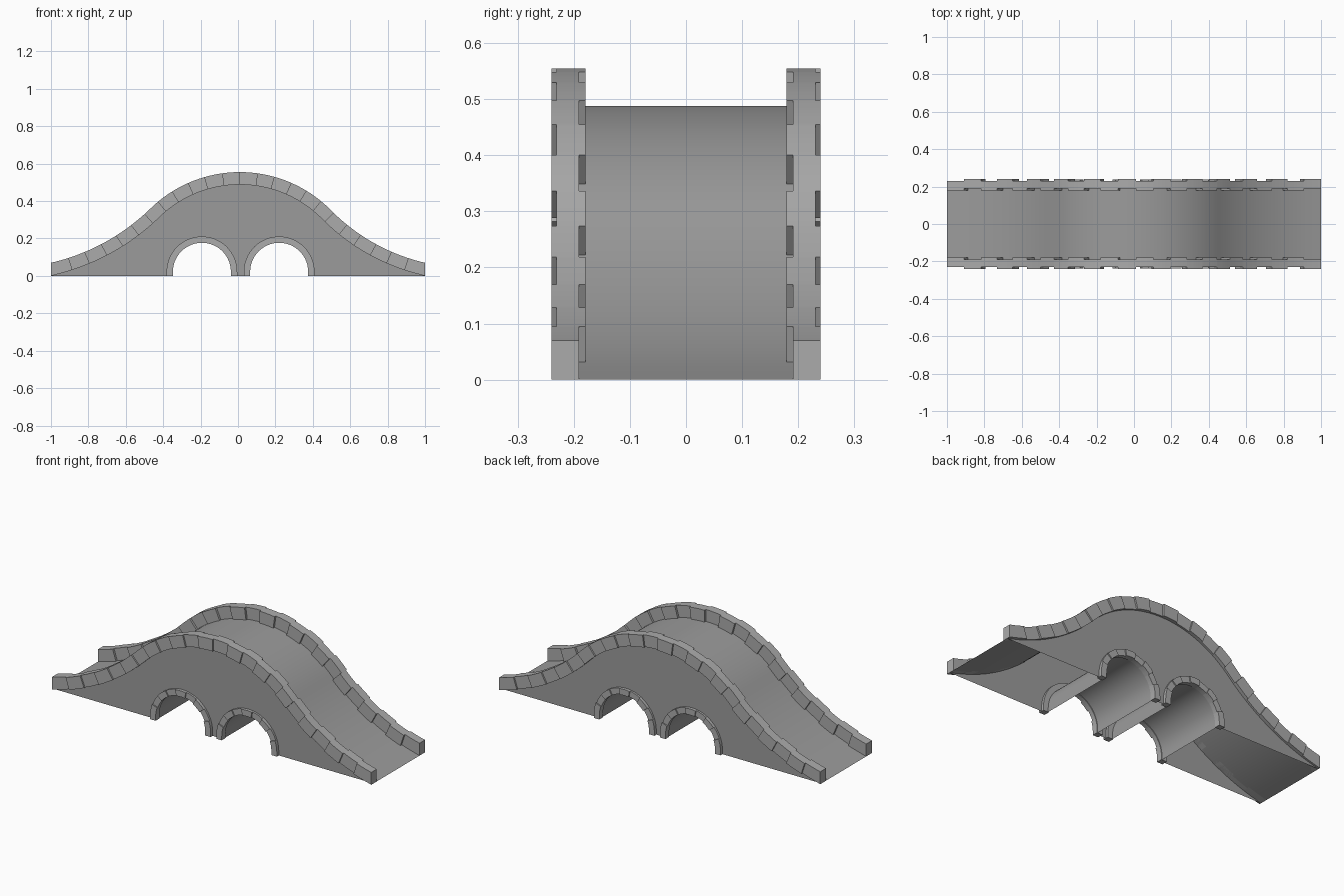
import bpy, bmesh
from math import sin, cos, pi, radians, atan2

if "Cube" in bpy.data.objects:
    bpy.data.objects.remove(bpy.data.objects["Cube"])

CX, CZ, R = 0.01, -0.129, 0.684     # crown circle of the parapet top
T = 0.067                           # parapet height
END = radians(13)                   # slope at the bridge ends
WALL = 0.22                         # half width of the body
RISE, RAD = 0.022, 0.155            # arch springing height and radius
ARCHES = (-0.193, 0.22)


def grey(name, v):
    m = bpy.data.materials.new(name)
    m.diffuse_color = (v, v, v, 1)
    m.use_nodes = True
    m.node_tree.nodes["Principled BSDF"].inputs["Base Color"].default_value = m.diffuse_color
    return m


STONE, BODY = grey("light_stone", 0.41), grey("dark_stone", 0.33)


def half_path(side, n):
    """Parapet (bottom, top) pairs from the crown to one end: convex then concave arc."""
    dx, dz = 1 - side * CX, 0.07 - CZ
    r = (dx * dx + dz * dz - R * R) / (2 * (R - dx * sin(END) - dz * cos(END)))
    px, pz = dx + r * sin(END), dz + r * cos(END)
    a = atan2(px, pz)
    l1, l2 = R * a, r * (a - END)
    out = []
    for i in range(n + 1):
        s = (l1 + l2) * i / n
        if s <= l1:
            t = s / R
            x, z = R * sin(t), R * cos(t)
        else:
            t = a - (s - l1) / r
            x, z = px - r * sin(t), pz - r * cos(t)
        low = (CX + side * (x - T * sin(t)), CZ + z - T * cos(t))
        out.append((low, (CX + side * x, CZ + z)))
    out[-1] = ((side, 0.0), (side, 0.07))     # vertical end cap
    return out


def arch_path(cx, r, n):
    """Half circle from the left springing point to the right one."""
    return [(cx - r * cos(pi * i / n), RISE + r * sin(pi * i / n)) for i in range(n + 1)]


def make(name, bm, mat):
    bmesh.ops.recalc_face_normals(bm, faces=bm.faces)
    me = bpy.data.meshes.new(name)
    bm.to_mesh(me)
    bm.free()
    me.materials.append(mat)
    ob = bpy.data.objects.new(name, me)
    bpy.context.collection.objects.link(ob)
    bpy.ops.object.select_all(action='DESELECT')
    ob.select_set(True)
    bpy.context.view_layer.objects.active = ob
    bpy.ops.object.shade_smooth_by_angle(angle=radians(30))


def stone(bm, pairs, y0, y1):
    """One stone: a strip of (inner, outer) pairs extruded from y0 to y1."""
    loop = [p[0] for p in pairs] + [p[1] for p in reversed(pairs)]
    a = [bm.verts.new((x, y0, z)) for x, z in loop]
    b = [bm.verts.new((x, y1, z)) for x, z in loop]
    n, k = len(loop), len(pairs)
    for i in range(n):
        j = (i + 1) % n
        bm.faces.new((a[i], a[j], b[j], b[i]))
    for v in (a, b):
        for i in range(k - 1):
            bm.faces.new((v[i], v[i + 1], v[n - 2 - i], v[n - 1 - i]))


# Parapets: 24 stones per side, alternately shifted outward and inward
SUB = 3
path = half_path(-1, 12 * SUB)[::-1] + half_path(1, 12 * SUB)[1:]
for name, side in (("front_parapet", -1), ("back_parapet", 1)):
    bm = bmesh.new()
    for i in range(24):
        y0, y1 = (0.191, 0.24) if i % 2 else (0.179, 0.231)
        stone(bm, path[i * SUB:(i + 1) * SUB + 1], side * y0, side * y1)
    make(name, bm, STONE)

# Body: side walls, deck and arch tunnels, open underneath
outline = [p[0] for p in reversed(path)]
for cx in ARCHES:
    r = RAD + 0.004
    outline += [(cx - r, 0.0)] + arch_path(cx, r, 27) + [(cx + r, 0.0)]
bm = bmesh.new()
fr = [bm.verts.new((x, -WALL, z)) for x, z in outline]
bk = [bm.verts.new((x, WALL, z)) for x, z in outline]
n = len(outline)
for i in range(n):
    j = (i + 1) % n
    if outline[i][1] > 1e-6 or outline[j][1] > 1e-6:
        bm.faces.new((fr[i], fr[j], bk[j], bk[i]))
walls = [bm.faces.new(fr), bm.faces.new(bk[::-1])]
bmesh.ops.triangulate(bm, faces=walls)
make("bridge_body", bm, BODY)

# Arch rings: stones around each opening on both faces
COUNT, SEG = 9, 3
for name, cx in zip(("left", "right"), ARCHES):
    inner = arch_path(cx, RAD, COUNT * SEG)
    outer = arch_path(cx, RAD + 0.034, COUNT * SEG)
    pairs = list(zip(inner, outer))
    feet = [tuple((p[0], 0.0) for p in pairs[e]) for e in (0, -1)]
    for face, side in (("front", -1), ("back", 1)):
        bm = bmesh.new()
        for i in range(COUNT):
            part = pairs[i * SEG:(i + 1) * SEG + 1]
            if i == 0:
                part = [feet[0]] + part
            if i == COUNT - 1:
                part = part + [feet[1]]
            stone(bm, part, side * 0.205, side * (0.231 if i % 2 else 0.238))
        make(f"{name}_arch_ring_{face}", bm, STONE)
